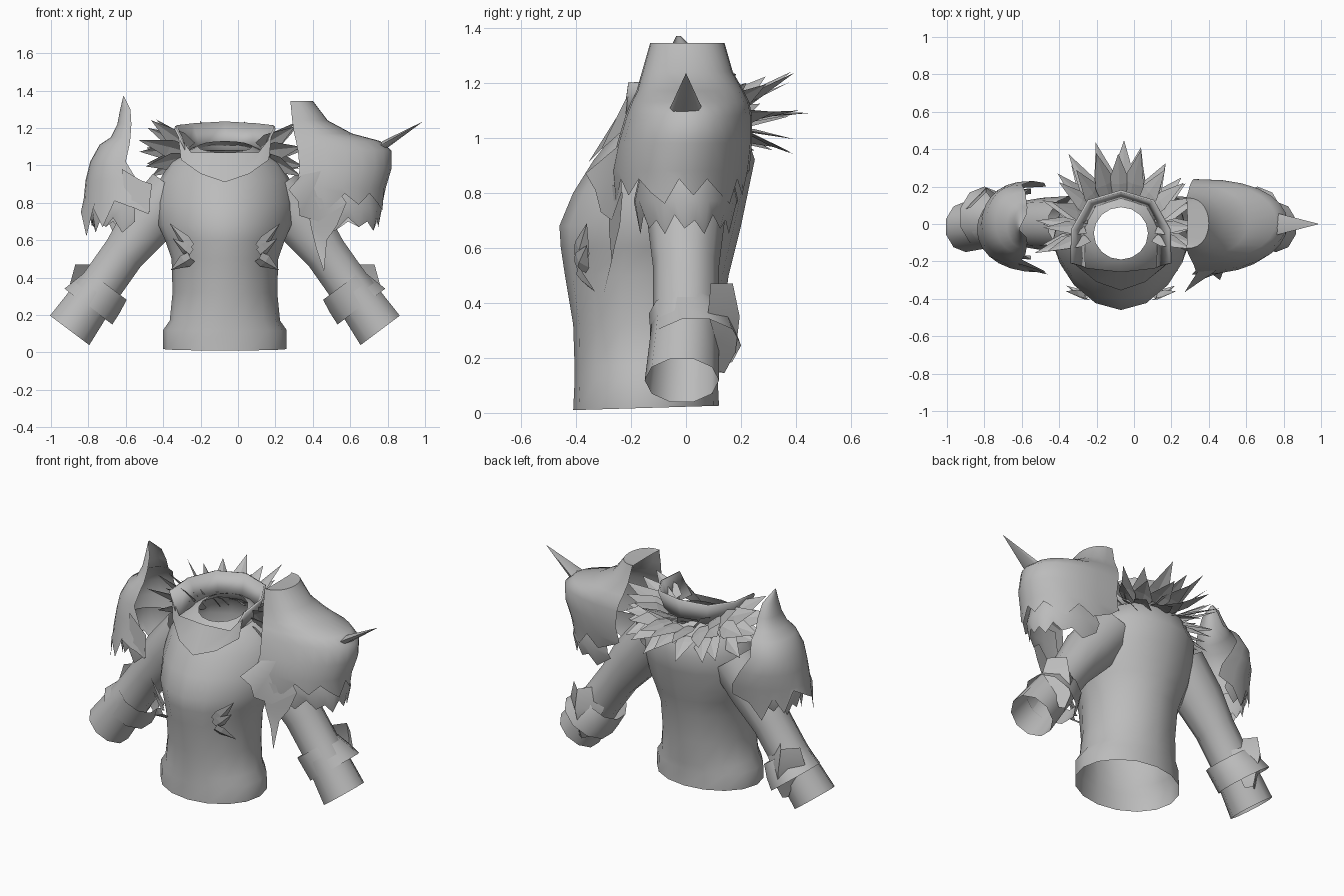
import bpy, math, random
from mathutils import Vector

if "Cube" in bpy.data.objects:
    bpy.data.objects.remove(bpy.data.objects["Cube"])

random.seed(4)
CX = -0.07                      # body centre line
grey = bpy.data.materials.new("steel_grey")
grey.diffuse_color = (0.5, 0.5, 0.5, 1)
grey.use_nodes = True
grey.node_tree.nodes["Principled BSDF"].inputs["Base Color"].default_value = grey.diffuse_color


def make(name, verts, faces, angle=50, thick=0):
    me = bpy.data.meshes.new(name)
    me.from_pydata([tuple(v) for v in verts], [], faces)
    me.materials.append(grey)
    ob = bpy.data.objects.new(name, me)
    bpy.context.collection.objects.link(ob)
    bpy.ops.object.select_all(action='DESELECT')
    ob.select_set(True)
    bpy.context.view_layer.objects.active = ob
    bpy.ops.object.mode_set(mode='EDIT')
    bpy.ops.mesh.select_all(action='SELECT')
    bpy.ops.mesh.normals_make_consistent(inside=False)
    bpy.ops.object.mode_set(mode='OBJECT')
    if angle:
        bpy.ops.object.shade_smooth_by_angle(angle=math.radians(angle))
    if thick:
        mod = ob.modifiers.new("thickness", 'SOLIDIFY')
        mod.thickness = thick
    return ob


def loft(name, rings, closed=True, **kw):
    n = len(rings[0])
    faces = [(i*n+j, i*n+(j+1) % n, (i+1)*n+(j+1) % n, (i+1)*n+j)
             for i in range(len(rings)-1) for j in range(n if closed else n-1)]
    return make(name, [v for r in rings for v in r], faces, **kw)


def mirrored(p, s):             # offset from the centre line -> world
    return (CX + s*p[0], p[1], p[2])


# Torso: open tube, keeled at the chest
def torso_ring(z, w, yf, yb, tilt, keel, n=16):
    out = []
    for k in range(n):
        a = 2*math.pi*k/n
        c, s = math.cos(a), math.sin(a)
        d = -abs(s)**keel if s < 0 else s
        out.append((CX + w*c, (yf+yb)/2 + (yb-yf)/2*d, z + tilt*s))
    return out


loft("torso", [torso_ring(*p) for p in (
    (.018, .33, -.41, .12, .008, 1), (.12, .33, -.405, .115, .005, 1), (.17, .295, -.405, .12, 0, 1),
    (.32, .28, -.41, .13, 0, 1.1), (.50, .285, -.44, .155, 0, 1.2), (.60, .32, -.455, .18, 0, 1.35),
    (.68, .355, -.46, .20, 0, 1.5), (.80, .365, -.41, .225, 0, 1.5), (.92, .35, -.335, .25, 0, 1.4),
    (1.02, .29, -.27, .21, .02, 1.2), (1.08, .19, -.225, .13, .03, 1), (1.10, .145, -.19, .09, .03, 1))])


# Arms: tubes with open wrists, bracers and rear guards
def tube_ring(x, z, r, ry, y, d, n=10):
    out = []
    for k in range(n):
        a = 2*math.pi*(k+.5)/n
        c, s = math.cos(a), math.sin(a)
        out.append((x - d[1]*r*c, y + ry*s, z + d[0]*r*c))
    return out


D = Vector((.6, -.8)).normalized()
for side, s in (("left", -1), ("right", 1)):
    arm = [(.27, .87, .15, .15, 0), (.42, .69, .15, .14, 0), (.54, .53, .12, .12, 0),
           (.66, .36, .12, .12, 0), (.83, .118, .138, .135, -.015)]
    loft(side+"_arm", [[mirrored(p, s) for p in tube_ring(*a, D)] for a in arm])
    band = [(.63, .36, .138, .14, .005), (.68, .30, .155, .155, .025), (.73, .245, .168, .165, .035)]
    loft(side+"_bracer", [[mirrored(p, s) for p in tube_ring(*a, D)] for a in band])
    guard = [[(.66, .09, .47), (.72, .17, .47), (.80, .09, .47)],
             [(.58, .10, .36), (.72, .195, .35), (.83, .08, .36)],
             [(.62, .10, .24), (.70, .18, .22), (.77, .11, .26)],
             [(.68, .10, .15), (.71, .14, .145), (.74, .12, .15)]]
    loft(side+"_bracer_guard", [[mirrored(p, s) for p in r] for r in guard], closed=False)


# Shoulder armour: half-round shells open toward the neck
def shell(name, rows, jag, n=15, **kw):
    rings = []
    for i, (z, xi, xo, yf, yb) in enumerate(rows):
        ring = []
        for k in range(n):
            t = math.pi*k/(n-1)
            last = i == len(rows)-1
            dz = jag[k % len(jag)] if last else 0
            ring.append((xi + (xo-xi)*math.sin(t)**.8,
                         (yf+yb)/2 - (yb-yf)/2*math.cos(t), z + dz))
        rings.append(ring)
    return loft(name, rings, closed=False, **kw)


shell("right_pauldron", [
    (1.34, .28, .285, -.12, .13), (1.345, .28, .40, -.13, .14), (1.24, .29, .48, -.16, .17),
    (1.17, .30, .61, -.18, .21), (1.13, .31, .76, -.20, .23), (1.08, .32, .82, -.22, .24),
    (.98, .33, .82, -.25, .24), (.88, .31, .79, -.27, .23), (.82, .35, .78, -.26, .21)],
    (-.02, -.06, .03, -.03, .03))
shell("right_shoulder_plate", [(.86, .45, .75, -.17, .17), (.77, .42, .77, -.19, .19),
                               (.70, .42, .75, -.17, .16)], (0, -.05, .02, -.03))
shell("left_pauldron", [
    (1.37, -.61, -.613, -.035, -.02), (1.30, -.575, -.63, -.07, .05), (1.22, -.57, -.645, -.10, .09),
    (1.15, -.575, -.68, -.13, .12),
    (1.11, -.58, -.74, -.16, .17), (1.02, -.60, -.79, -.19, .21), (.92, -.54, -.815, -.22, .23),
    (.82, -.48, -.825, -.25, .22), (.75, -.47, -.84, -.26, .2)],
    (0, .03, .06, -.08, .02, -.13, -.03))
shell("left_shoulder_plate", [(.86, -.58, -.78, -.17, .17), (.77, -.55, -.80, -.19, .19),
                              (.70, -.55, -.78, -.17, .16)], (0, -.06, .02, -.03))

# Torn flaps hanging from the shoulder fronts
make("right_front_flap", [(.46, -.235, .98), (.35, -.24, .96), (.27, -.365, .87), (.32, -.33, .81),
                          (.33, -.31, .73), (.43, -.27, .70), (.58, -.235, .80)],
     [(0, 1, 2, 3), (0, 3, 4, 5), (0, 5, 6)], angle=70)
make("right_strap", [(.36, -.28, .84), (.39, -.28, .67), (.42, -.27, .55), (.46, -.30, .43),
                     (.475, -.26, .60), (.53, -.24, .68), (.58, -.23, .80)],
     [(0, 1, 5, 6), (1, 2, 4, 5), (2, 3, 4)], angle=70)
make("left_front_flap", [(-.62, -.21, .98), (-.52, -.24, .92), (-.46, -.27, .90), (-.48, -.26, .74),
                         (-.60, -.24, .79)], [(0, 1, 2, 3, 4)], angle=0)

# Shoulder horn
tip, root = Vector((.99, 0, 1.235)), Vector((.74, 0, 1.09))
hv = [root + Vector((.03*math.cos(a), .07*math.sin(a), .05*math.cos(a) - .012))
      for a in (2*math.pi*k/6 for k in range(6))] + [tip]
make("shoulder_horn", hv, [(k, (k+1) % 6, 6) for k in range(6)], angle=70)

# Collar: flaring horseshoe around the back and sides of the neck
top = [(.26, -.21, 1.20), (.255, -.03, 1.215), (.17, .12, 1.225), (0, .17, 1.235)]
low = [(.19, -.23, 1.06), (.195, -.03, 1.07), (.13, .09, 1.08), (0, .13, 1.08)]
loft("collar", [[mirrored(p, 1) for p in r] + [mirrored(p, -1) for p in r[-2::-1]]
                for r in (top, low)], closed=False, angle=30, thick=.012)

# Pointed gorget plate below the collar
gt = [(.25, -.21, 1.16), (.18, -.235, 1.07), (0, -.255, 1.07)]
gl = [(.235, -.225, 1.03), (.13, -.31, .955), (0, -.355, .91)]
loft("gorget", [[mirrored(p, 1) for p in r] + [mirrored(p, -1) for p in r[-2::-1]]
                for r in (gt, gl)], closed=False, angle=30)


# Folded pointed blades, gathered into one mesh
def blade(verts, faces, root, tip, width, lift, roll=0.0):
    root, tip = Vector(root), Vector(tip)
    axis = (tip-root).normalized()
    flat = axis.cross(Vector((0, 0, 1))).normalized()
    up = flat.cross(axis)
    side = (flat*math.cos(roll) + up*math.sin(roll))*width
    up = side.cross(axis).normalized()*lift
    mid = root.lerp(tip, .3)
    b = len(verts)
    verts += [root - side*.8, mid - side, tip, mid + side, root + side*.8, root + up, mid + up]
    faces += [(b, b+1, b+6, b+5), (b+1, b+2, b+6), (b+6, b+2, b+3), (b+5, b+6, b+3, b+4)]


# Mane: layered broad blades fanning out behind the neck, turned upright at the sides
layers = ((13, .20, 1.09, .42, 1.22), (13, .23, 1.07, .47, 1.11), (13, .24, 1.03, .44, .98))
fv, ff = [], []
for count, r0, z0, r1, z1 in layers:
    for k in range(count):
        a = math.radians(-15 + 210*(k + random.uniform(-.2, .2))/(count-1))
        c, sn = math.cos(a), math.sin(a)
        r = r1*random.uniform(.92, 1.04)
        if c > .4:
            r = min(r, .42)
        blade(fv, ff, (CX + r0*c, -.02 + r0*.85*sn, z0),
              (CX + r*c, -.02 + r*sn, z1 + random.uniform(-.04, .03)), .06, .012, .9*c)
make("mane", fv, ff, angle=0)

# Chest thorns on both sides
tv, tf = [], []
for s in (-1, 1):
    for root, end in (((.18, -.385, .56), (.295, -.36, .69)), ((.18, -.385, .53), (.28, -.36, .61)),
                      ((.18, -.385, .51), (.29, -.33, .44))):
        blade(tv, tf, mirrored(root, s), mirrored(end, s), .04, -.015, s*1.0)
make("chest_thorns", tv, tf, angle=0)
